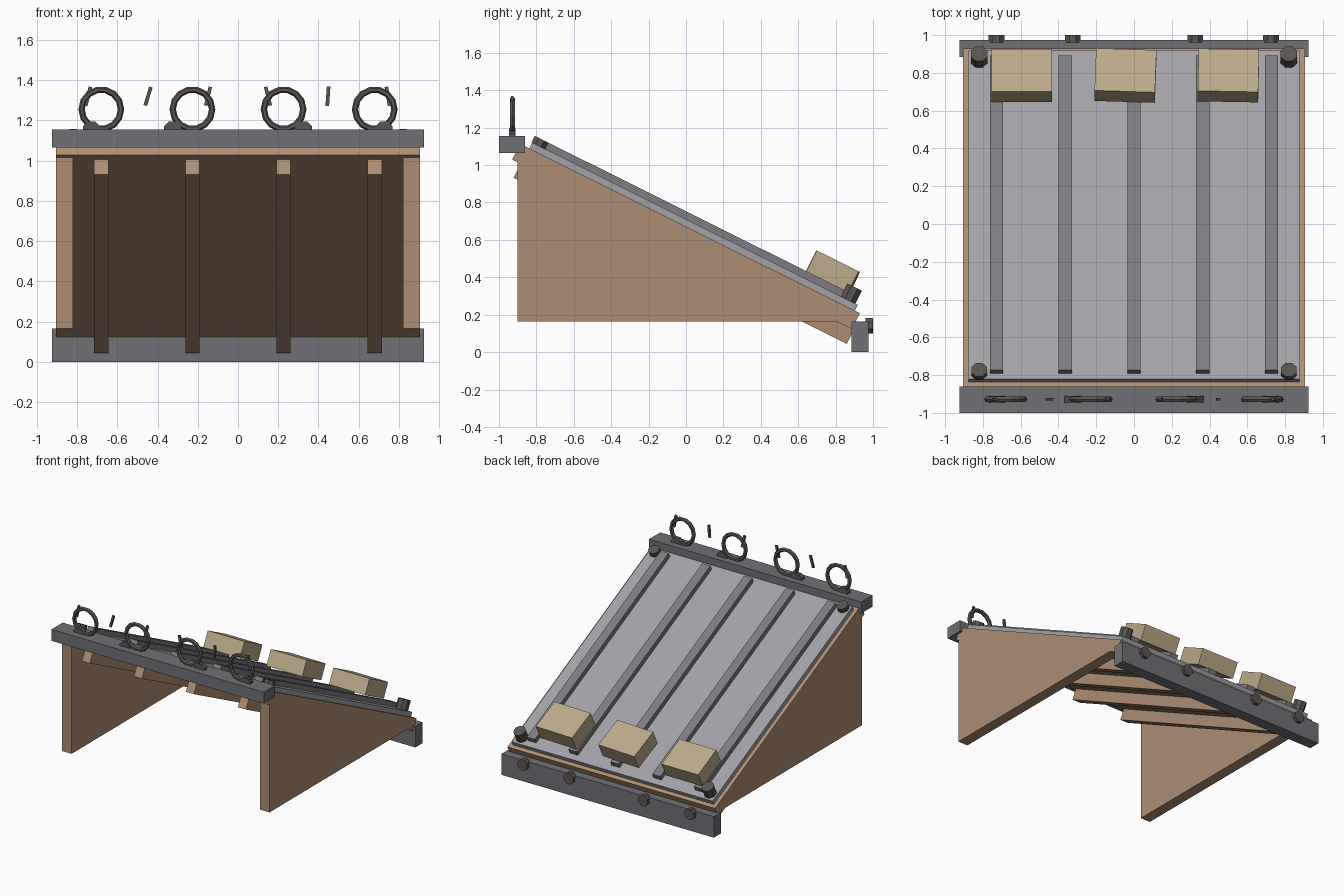
import bpy, bmesh
from math import radians, sin, cos, pi
from mathutils import Matrix, Vector

if "Cube" in bpy.data.objects:
    bpy.data.objects.remove(bpy.data.objects["Cube"])

A = radians(26.5)
# slope frame: u = across, s = up the slope, n = away from the deck surface
SLOPE = Matrix.Translation((0, 0.93, 0.208)) @ Matrix((
    (1, 0, 0, 0), (0, -cos(A), sin(A), 0), (0, sin(A), cos(A), 0), (0, 0, 0, 1)))


def mat(name, *rgb):
    m = bpy.data.materials.new(name)
    m.diffuse_color = (*rgb, 1)
    m.use_nodes = True
    m.node_tree.nodes["Principled BSDF"].inputs["Base Color"].default_value = m.diffuse_color
    return m


WOOD = mat("wood", 0.42, 0.27, 0.17)
STEEL = mat("steel", 0.16, 0.16, 0.18)
SHEET = mat("sheet", 0.36, 0.36, 0.39)
RAIL = mat("rail", 0.20, 0.20, 0.22)
IRON = mat("iron", 0.10, 0.09, 0.08)
BOX = mat("box", 0.50, 0.40, 0.25)


def finish(bm, name, m, matrix=Matrix()):
    bm.transform(matrix)
    bmesh.ops.recalc_face_normals(bm, faces=bm.faces)
    me = bpy.data.meshes.new(name)
    bm.to_mesh(me)
    bm.free()
    me.materials.append(m)
    ob = bpy.data.objects.new(name, me)
    bpy.context.collection.objects.link(ob)
    return ob


def block(name, m, x, y, z, matrix=Matrix(), spin=0):
    bm = bmesh.new()
    size = (x[1] - x[0], y[1] - y[0], z[1] - z[0])
    mid = ((x[0] + x[1]) / 2, (y[0] + y[1]) / 2, (z[0] + z[1]) / 2)
    bmesh.ops.create_cube(bm, size=1, matrix=Matrix.Diagonal((*size, 1)))
    return finish(bm, name, m, matrix @ Matrix.Translation(mid) @ Matrix.Rotation(spin, 4, 'Z'))


def bolt(name, matrix, r, h):
    bm = bmesh.new()
    bmesh.ops.create_cone(bm, cap_ends=True, segments=8, radius1=r, radius2=r, depth=h,
                          matrix=Matrix.Rotation(pi / 8, 4, 'Z'))
    return finish(bm, name, IRON, matrix)


# deck, tray and beams
block("deck", WOOD, (-.905, .905), (0, 2.03), (-.095, 0), SLOPE)
block("tray_sheet", SHEET, (-.875, .875), (.03, 1.975), (0, .035), SLOPE)
block("upper_beam", STEEL, (-.925, .925), (-1, -.86), (1.065, 1.155))
block("lower_beam", STEEL, (-.925, .925), (.885, .975), (0, .165))

# raised rails on the tray, joists beneath the deck
for i in range(5):
    x = (i - 2) * .364
    block(f"rail_{i}", RAIL, (x - .035, x + .035), (.08, 1.94), (.035, .073), SLOPE)
for i in range(4):
    x = (i - 1.5) * .453
    block(f"joist_{i}", WOOD, (x - .035, x + .035), (-.01, 1.98), (-.178, -.095), SLOPE)

# triangular side walls
for sx, side in ((-1, "left"), (1, "right")):
    bm = bmesh.new()
    f = bm.faces.new([bm.verts.new((sx * .82, y, z))
                      for y, z in ((-.9, .165), (.81, .165), (-.9, 1.016))])
    ext = bmesh.ops.extrude_face_region(bm, geom=[f])
    bmesh.ops.translate(bm, vec=(sx * .085, 0, 0),
                        verts=[v for v in ext["geom"] if isinstance(v, bmesh.types.BMVert)])
    finish(bm, f"side_wall_{side}", WOOD)

    # corner bolts of the tray
    bolt(f"low_corner_bolt_{side}", SLOPE @ Matrix.Translation((sx * .82, .088, .072)), .047, .08)
    bolt(f"high_corner_bolt_{side}", SLOPE @ Matrix.Translation((sx * .82, 1.938, .053)), .044, .04)

# boxes resting on the rails
for i, (x, spin) in enumerate(((-.595, 0), (-.045, 2), (.5, 1.2))):
    block(f"box_{i}", BOX, (x - .16, x + .16), (.103, .353), (.073, .197), SLOPE, radians(spin))

# bolts on the beams
LIE = Matrix.Rotation(pi / 2, 4, 'X')
for i, x in enumerate((-.728, -.325, .325, .725)):
    bolt(f"lower_beam_bolt_{i}", Matrix.Translation((x, .98, .14)) @ LIE, .045, .04)
    bolt(f"upper_beam_bolt_{i}", Matrix.Translation((x, -.928, 1.152)) @ LIE, .047, .035)

# rings standing on the upper beam
for i in range(4):
    bpy.ops.mesh.primitive_torus_add(major_segments=14, minor_segments=6, major_radius=.098,
                                     minor_radius=.016, rotation=(pi / 2, 0, 0),
                                     location=((i - 1.5) * .453, -.928, 1.255))
    ring = bpy.context.object
    ring.name = f"ring_{i}"
    ring.data.materials.append(IRON)

# small pins between the rings
for i, tilt in enumerate((14, 17, 14, -14, 4, -10)):
    place = Matrix.Translation(((i - 2.5) * .298, -.928, 1.32)) @ Matrix.Rotation(radians(tilt), 4, 'Y')
    block(f"pin_{i}", IRON, (-.009, .009), (-.007, .007), (-.048, .048), place)
